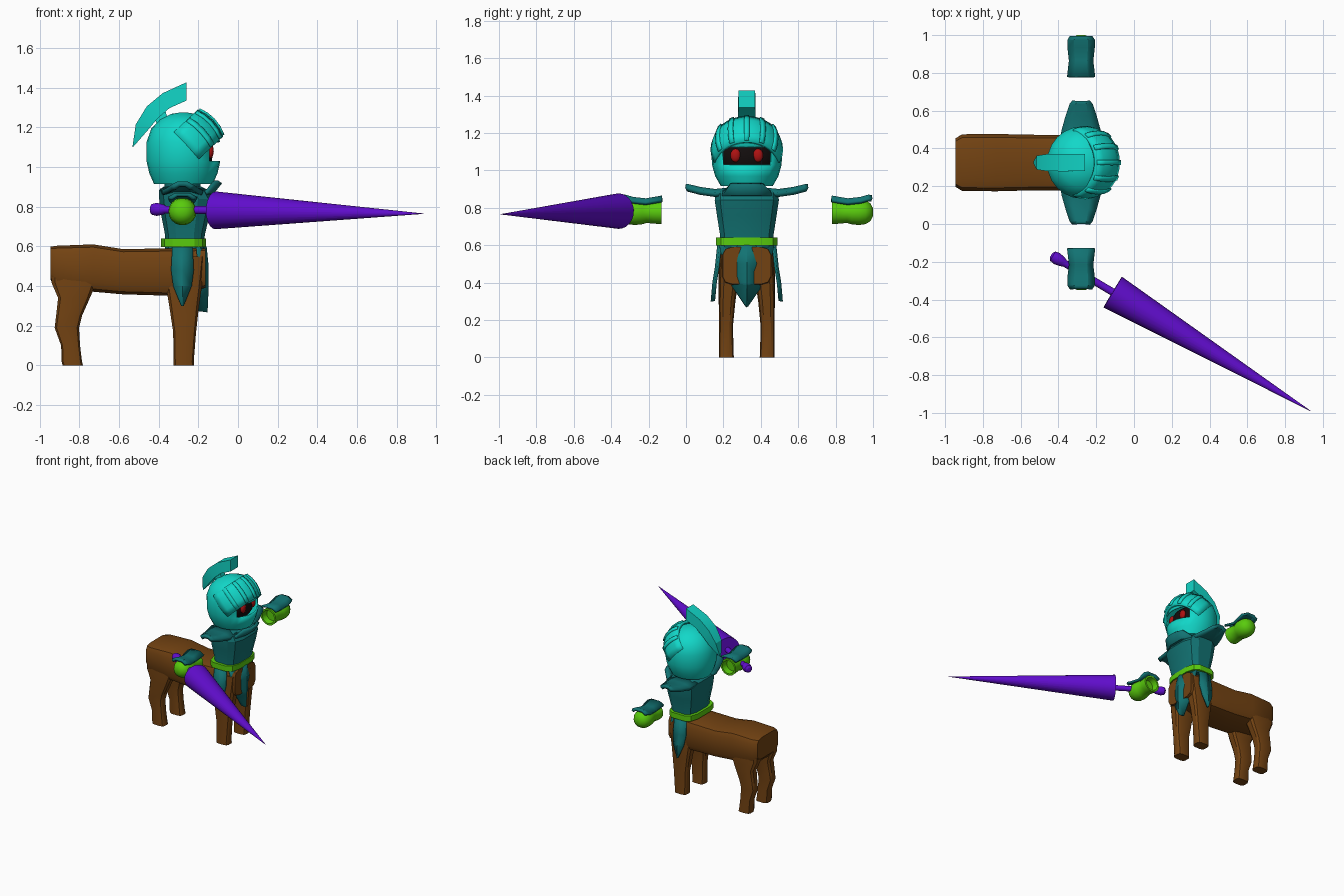
import bpy, bmesh, math
from mathutils import Vector

if "Cube" in bpy.data.objects:
    bpy.data.objects.remove(bpy.data.objects["Cube"])

CY = 0.325   # centre line of the figure, which faces +x


def material(name, rgb):
    m = bpy.data.materials.new(name)
    m.diffuse_color = (*rgb, 1)
    m.use_nodes = True
    m.node_tree.nodes["Principled BSDF"].inputs["Base Color"].default_value = m.diffuse_color
    return m


BROWN = material("brown hide", (0.17, 0.055, 0.006))
TEAL = material("dark teal cloth", (0.006, 0.17, 0.17))
TURQ = material("turquoise metal", (0.006, 0.68, 0.58))
GREEN = material("bright green", (0.10, 0.60, 0.004))
PURPLE = material("purple lance", (0.12, 0.004, 0.62))
BLACK = material("black face", (0.006, 0.004, 0.004))
RED = material("red eyes", (0.42, 0.006, 0.006))


def finish(name, bm, mat, angle=32, thick=0):
    bmesh.ops.recalc_face_normals(bm, faces=bm.faces)
    me = bpy.data.meshes.new(name)
    bm.to_mesh(me)
    bm.free()
    me.materials.append(mat)
    for p in me.polygons:
        p.use_smooth = True
    me.set_sharp_from_angle(angle=math.radians(angle))
    ob = bpy.data.objects.new(name, me)
    bpy.context.collection.objects.link(ob)
    if thick:
        s = ob.modifiers.new("thickness", 'SOLIDIFY')
        s.thickness, s.offset = thick, 0
    return ob


def bridge(rows, closed, cap):
    bm = bmesh.new()
    vs = [[bm.verts.new(p) for p in r] for r in rows]
    n = len(rows[0])
    for a, b in zip(vs, vs[1:]):
        for i in range(n if closed else n - 1):
            j = (i + 1) % n
            bm.faces.new((a[i], a[j], b[j], b[i]))
    if cap:
        bm.faces.new(vs[0])
        bm.faces.new(vs[-1])
    return bm


def loft(name, rings, mat, angle=32):
    return finish(name, bridge(rings, True, True), mat, angle)


def sheet(name, rows, mat, thick, angle=32):
    return finish(name, bridge(rows, False, False), mat, angle, thick)


def ring(axis, pos, c, r, n=12, power=1.0, turn=0.0):
    """Ellipse (power 1) to rounded box (power near 0) across an axis."""
    out = []
    for i in range(n):
        t = math.tau * (i + turn) / n
        p = [math.copysign(abs(f) ** power, f) * q + o
             for f, q, o in zip((math.cos(t), math.sin(t)), r, c)]
        p.insert(axis, pos)
        out.append(Vector(p))
    return out


def ball(name, loc, size, mat, seg=20):
    bm = bmesh.new()
    bmesh.ops.create_uvsphere(bm, u_segments=seg, v_segments=seg // 2, radius=1)
    for v in bm.verts:
        v.co = Vector(loc) + Vector([a * b for a, b in zip(v.co, size)])
    return finish(name, bm, mat, 40)


# Horse body: sections of x, low z, high z, half width
loft("horse_body", [ring(0, x, (CY, (a + b) / 2), (w, (b - a) / 2), 12, 0.4, 0.5)
     for x, a, b, w in [(-0.945, 0.43, 0.60, 0.13), (-0.91, 0.39, 0.605, 0.152),
                        (-0.73, 0.37, 0.612, 0.154), (-0.58, 0.357, 0.588, 0.15),
                        (-0.35, 0.35, 0.592, 0.148), (-0.165, 0.39, 0.592, 0.13)]], BROWN)

# Legs: sections of z, back x, front x, inner and outer offset
HIND = [(0, -0.885, -0.78, 0.07, 0.15), (0.02, -0.89, -0.785, 0.07, 0.15),
        (0.10, -0.892, -0.795, 0.073, 0.147), (0.19, -0.925, -0.80, 0.072, 0.148),
        (0.25, -0.918, -0.785, 0.068, 0.15), (0.34, -0.908, -0.745, 0.06, 0.152),
        (0.42, -0.943, -0.71, 0.05, 0.152), (0.50, -0.94, -0.70, 0.045, 0.148)]
FORE = [(0, -0.325, -0.22, 0.068, 0.15), (0.02, -0.325, -0.222, 0.07, 0.15),
        (0.17, -0.328, -0.21, 0.073, 0.148), (0.30, -0.348, -0.195, 0.06, 0.15),
        (0.40, -0.365, -0.18, 0.045, 0.15), (0.55, -0.36, -0.163, 0.03, 0.142)]
for side, label in ((-1, "right"), (1, "left")):
    for kind, secs in (("hind", HIND), ("fore", FORE)):
        loft(f"{label}_{kind}_leg",
             [ring(2, z, ((a + b) / 2, CY + side * (i + o) / 2),
                   ((b - a) / 2, (o - i) / 2), 12, 0.55, 0.5)
              for z, a, b, i, o in secs], BROWN)

# Torso, neck and belt
loft("torso", [ring(2, z, ((a + b) / 2, CY), ((b - a) / 2, w), 12, 0.6, 0.5)
     for z, a, b, w in [(0.59, -0.37, -0.17, 0.145), (0.66, -0.37, -0.165, 0.147),
                        (0.76, -0.39, -0.14, 0.163), (0.84, -0.40, -0.125, 0.175),
                        (0.885, -0.40, -0.15, 0.172), (0.905, -0.37, -0.19, 0.12)]], TEAL, 20)
loft("neck", [ring(2, z, (-0.28, CY), (0.09, 0.10)) for z in (0.88, 0.95)], TEAL)
loft("belt", [ring(2, z, (-0.275, CY), (0.115, 0.168), 12, 0.55, 0.5)
              for z in (0.597, 0.64)], GREEN)

# Pointed skirt panels: creased front, and one flared panel on each side
sheet("front_skirt", [[(x - 0.04, CY - w, z), (x, CY, z - d), (x - 0.04, CY + w, z)]
      for x, w, z, d in [(-0.165, 0.145, 0.60, 0), (-0.155, 0.125, 0.50, 0),
                         (-0.155, 0.09, 0.40, 0.01), (-0.16, 0.004, 0.275, 0.005)]],
      TEAL, 0.014, 15)
for side, label in ((-1, "right"), (1, "left")):
    sheet(f"{label}_skirt",
          [[(-0.28 - w, CY + side * (o - 0.012), z), (-0.28, CY + side * o, z),
            (-0.28 + w, CY + side * (o - 0.012), z)]
           for w, o, z in [(0.05, 0.152, 0.60), (0.056, 0.165, 0.48),
                           (0.045, 0.178, 0.40), (0.004, 0.187, 0.30)]], TEAL, 0.012, 15)

    # Shoulder plate: offset, half width, height
    sheet(f"{label}_shoulder",
          [[(-0.28 + w * k, CY + side * d, z - 0.022 * k * k) for k in (-1, -0.45, 0.45, 1)]
           for d, w, z in [(0.09, 0.11, 0.90), (0.17, 0.10, 0.892), (0.25, 0.077, 0.903),
                           (0.31, 0.055, 0.918), (0.324, 0.04, 0.918)]], TEAL, 0.026, 25)

    # Hand with hollow cuff
    loft(f"{label}_hand",
         [ring(1, CY + side * d, (-0.28, 0.776), (r, r * 0.98), 18)
          for d, r in [(0.50, 0.045), (0.455, 0.052), (0.455, 0.066), (0.50, 0.063),
                       (0.535, 0.059), (0.56, 0.067), (0.60, 0.071), (0.635, 0.066),
                       (0.66, 0.05), (0.675, 0.022)]], GREEN, 40)
    # Arched guard above the hand
    sheet(f"{label}_hand_guard",
          [[(-0.28 + w * k, CY + side * d, z - 0.026 * k * k) for k in (-1, -0.5, 0.5, 1)]
           for d, w, z in [(0.453, 0.07, 0.863), (0.54, 0.06, 0.848), (0.61, 0.068, 0.856),
                           (0.65, 0.068, 0.868), (0.668, 0.055, 0.866)]], TEAL, 0.018, 25)

# Upturned collar in front of the chin
sheet("front_collar", [[(x - 0.03 * k * k, CY + w * k, z) for k in (-1, -0.4, 0.4, 1)]
      for x, w, z in [(-0.18, 0.14, 0.865), (-0.125, 0.13, 0.875), (-0.085, 0.09, 0.925)]],
      TEAL, 0.024, 25)

# Helmet shell with an open face slot
HELM = [(0.92, 0.145, 0.135), (0.97, 0.166, 0.163), (1.03, 0.18, 0.18), (1.125, 0.18, 0.185),
        (1.19, 0.157, 0.165), (1.235, 0.115, 0.125), (1.262, 0.06, 0.065), (1.27, 0.01, 0.01)]
bm = bridge([ring(2, z, (-0.275, CY), (a, b), 24) for z, a, b in HELM], True, True)
slot = [f for f in bm.faces if 1.03 < f.calc_center_median().z < 1.125
        and f.calc_center_median().x > -0.15]
bmesh.ops.delete(bm, geom=slot, context='FACES')
finish("helmet", bm, TURQ, 25, 0.012)

# Face and eyes inside the slot
ball("face", (-0.28, CY, 1.07), (0.155, 0.163, 0.13), BLACK)
for side, label in ((-1, "right"), (1, "left")):
    ball(f"{label}_eye", (-0.14, CY + side * 0.06, 1.08), (0.018, 0.028, 0.036), RED, 16)


# Raised visor: a band around the helmet tilted up and forward
def visor_point(phi, elev, r):
    f, u = math.cos(phi) * math.cos(elev), math.sin(elev)
    tilt = math.radians(43)
    return (-0.28 + r * (f * math.cos(tilt) - u * math.sin(tilt)),
            CY + 0.91 * r * math.sin(phi) * math.cos(elev),
            1.09 + r * (f * math.sin(tilt) + u * math.cos(tilt)))


def band(name, p0, p1, e, r, steps, thick):
    return sheet(name, [[visor_point(math.radians(p0 + (p1 - p0) * i / steps),
                                     math.radians(e * k / 2), r) for k in range(-2, 3)]
                        for i in range(steps + 1)], TURQ, thick, 25)


band("visor", -82, 82, 26, 0.205, 14, 0.02)
for i, c in enumerate((-52, -26, 0, 26, 52)):
    band(f"visor_rib_{i + 1}", c - 4, c + 4, 24, 0.217, 2, 0.014)

# Swept crest and its stem: outer x z, inner x z, half width
loft("crest", [[(a, CY - w, b), (a, CY + w, b), (c, CY + w, d), (c, CY - w, d)]
     for a, b, c, d, w in [(-0.26, 1.427, -0.26, 1.335, 0.045), (-0.38, 1.372, -0.345, 1.297, 0.046),
                           (-0.46, 1.305, -0.405, 1.245, 0.045), (-0.515, 1.215, -0.455, 1.185, 0.037),
                           (-0.532, 1.10, -0.525, 1.105, 0.006)]], TURQ, 20)
loft("crest_stem", [ring(2, z, (x, CY), (0.045, 0.035), 4, 1, 0.5)
                    for z, x in ((1.19, -0.37), (1.29, -0.40))], TURQ)

# Lance: grip with pommel, then the long cone, turned around one profile
start, tip = Vector((-0.43, -0.17, 0.787)), Vector((0.935, -0.99, 0.765))
axis = (tip - start).normalized()
side = axis.cross(Vector((0, 0, 1))).normalized()
up = side.cross(axis)
length = (tip - start).length
profile = [(-0.01, 0.012), (0, 0.028), (0.025, 0.033), (0.06, 0.026), (0.075, 0.019),
           (0.37, 0.02), (0.37, 0.095), (length, 0.001)]
loft("lance", [[start + axis * t + (side * math.cos(a) + up * math.sin(a)) * r
                for a in (math.tau * i / 24 for i in range(24))] for t, r in profile], PURPLE)
